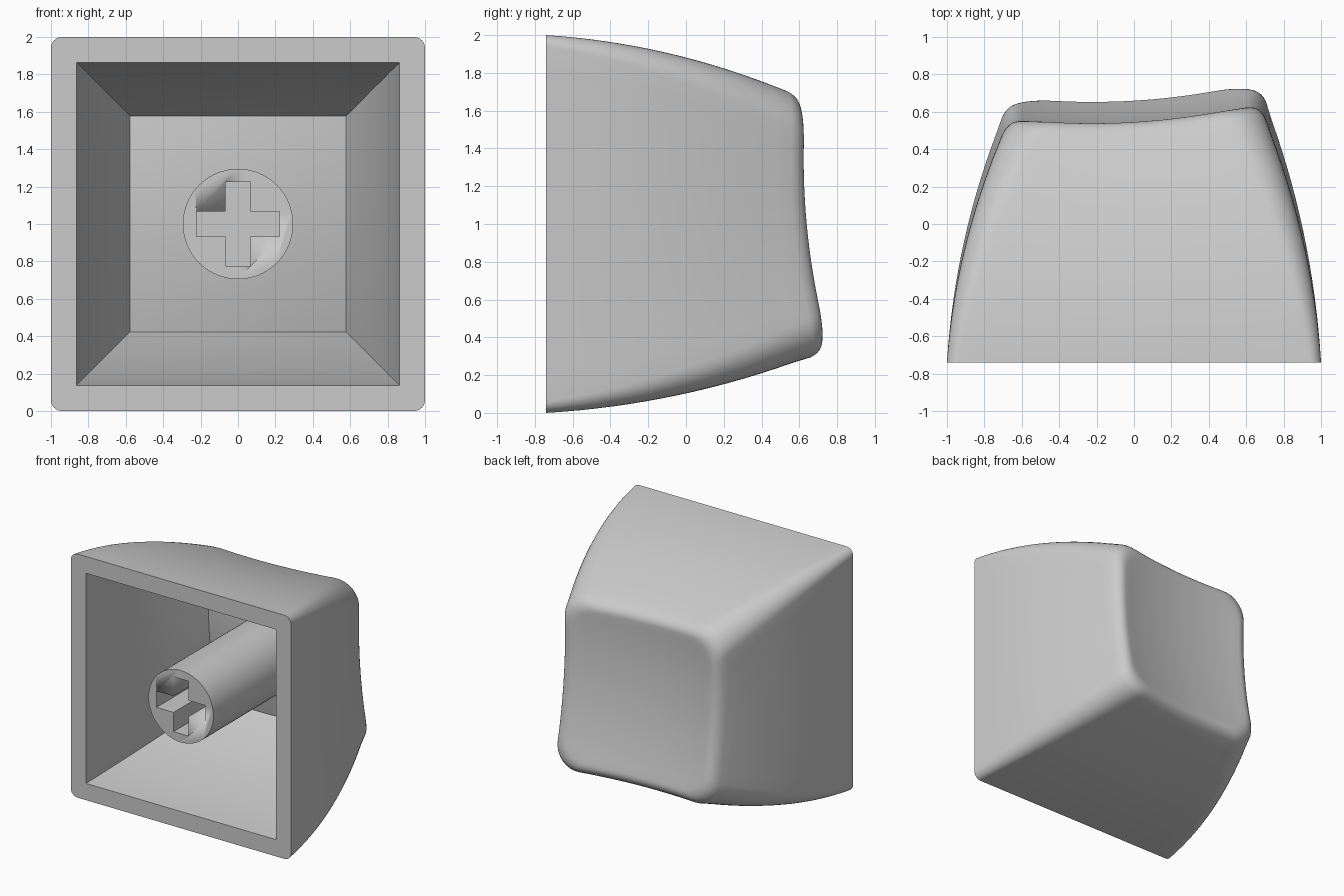
import bpy, bmesh, math
from mathutils import Matrix, Vector

if "Cube" in bpy.data.objects:
    bpy.data.objects.remove(bpy.data.objects["Cube"])

FRONT = -0.74      # plane of the open side
MID_Z = 1.0        # height of the key axis
EDGE, ARC = 14, 8  # segments per straight edge and per rounded corner

grey = bpy.data.materials.new("grey plastic")
grey.diffuse_color = (0.6, 0.6, 0.6, 1)
grey.use_nodes = True
grey.node_tree.nodes["Principled BSDF"].inputs["Base Color"].default_value = grey.diffuse_color


def dish(x, z):
    """Tilted, hollowed touch surface; z is measured from the axis."""
    return 0.552 + 0.06 * x - 0.093 * z + 0.135 * (x * x + z * z)


def outline(h, r):
    """Rounded square of half width h and corner radius r."""
    pts = []
    for k in range(4):
        turn = Matrix.Rotation(k * math.pi / 2, 2)
        for i in range(ARC + 1):
            a = i / ARC * math.pi / 2
            pts.append(turn @ Vector((h - r + r * math.cos(a), h - r + r * math.sin(a))))
        for i in range(1, EDGE):
            pts.append(turn @ Vector(((h - r) * (1 - 2 * i / EDGE), h)))
    return pts


def wall_ring(h, r, t, end, drop):
    """Ring at fraction t between the open side and the dish."""
    s = end / h
    return [(p.x, FRONT + t * (dish(p.x * s, p.y * s) - drop - FRONT), p.y + MID_Z)
            for p in outline(h, r)]


def dish_ring(h, r, drop):
    return [(p.x, dish(p.x, p.y) - drop, p.y + MID_Z) for p in outline(h, r)]


def finish(bm, name, angle=30):
    me = bpy.data.meshes.new(name)
    bmesh.ops.recalc_face_normals(bm, faces=bm.faces)
    bm.to_mesh(me)
    bm.free()
    ob = bpy.data.objects.new(name, me)
    bpy.context.collection.objects.link(ob)
    me.materials.append(grey)
    bpy.ops.object.select_all(action='DESELECT')
    ob.select_set(True)
    bpy.context.view_layer.objects.active = ob
    bpy.ops.object.shade_smooth_by_angle(angle=math.radians(angle))
    return ob


# Hollow shell: touch surface, rounded rim, outer walls, front edge, cavity
rings = [dish_ring(0.60 * i / 12, 0.2 * i / 12, 0) for i in range(13)]
T_END = 0.936
for i in range(1, 9):                       # rounded rim
    u = i / 8
    h = (1 - u) ** 2 * 0.60 + 2 * u * (1 - u) * 0.668 + u * u * 0.706
    rings.append(dish_ring(h, 0.2, 0.09 * (1 - (1 - u * u))))
for i in range(15, -1, -1):                 # bowed outer walls
    t = T_END * i / 16
    rings.append(wall_ring(1 - 0.09 * t - 0.24 * t * t, 0.06 + 0.15 * t, t, 0.68, 0))
for i in range(13):                         # cavity walls
    t = i / 12
    rings.append(wall_ring(0.8625 - 0.09 * t - 0.195 * t * t, 0, t, 0.5775, 0.11))
for i in range(7, -1, -1):                  # cavity floor
    rings.append(dish_ring(0.5775 * i / 8, 0, 0.11))

bm = bmesh.new()
loops = [[bm.verts.new(p) for p in ring] for ring in rings]
n = len(loops[0])
for a, b in zip(loops, loops[1:]):
    for i in range(n):
        j = (i + 1) % n
        bm.faces.new((a[i], a[j], b[j], b[i]))
bmesh.ops.remove_doubles(bm, verts=bm.verts, dist=1e-5)
finish(bm, "key_shell")


def prism(points, y0, y1):
    """Extrude an x-z polygon from y0 to y1."""
    bm = bmesh.new()
    f = bm.faces.new([bm.verts.new((x, y0, z + MID_Z)) for x, z in points])
    new = bmesh.ops.extrude_face_region(bm, geom=[f], use_keep_orig=True)["geom"]
    bmesh.ops.translate(bm, vec=(0, y1 - y0, 0),
                        verts=[v for v in new if isinstance(v, bmesh.types.BMVert)])
    return bm


# Round stem with a cross-shaped socket
circle = [(0.295 * math.cos(k * math.tau / 64), 0.295 * math.sin(k * math.tau / 64))
          for k in range(64)]
stem = finish(prism(circle, FRONT, 0.5), "stem")

w, lx, lz = 0.067, 0.222, 0.225
quarter = [(lx, -w), (lx, w), (w, w), (w, lz), (-w, lz), (-w, w)]
cross = quarter + [(-x, -z) for x, z in quarter]
cutter = finish(prism(cross, FRONT - 0.1, FRONT + 0.45), "cross_socket_cutter")
cutter.hide_render = True
cutter.hide_set(True)

cut = stem.modifiers.new("cross socket", 'BOOLEAN')
cut.operation = 'DIFFERENCE'
cut.solver = 'EXACT'
cut.object = cutter
